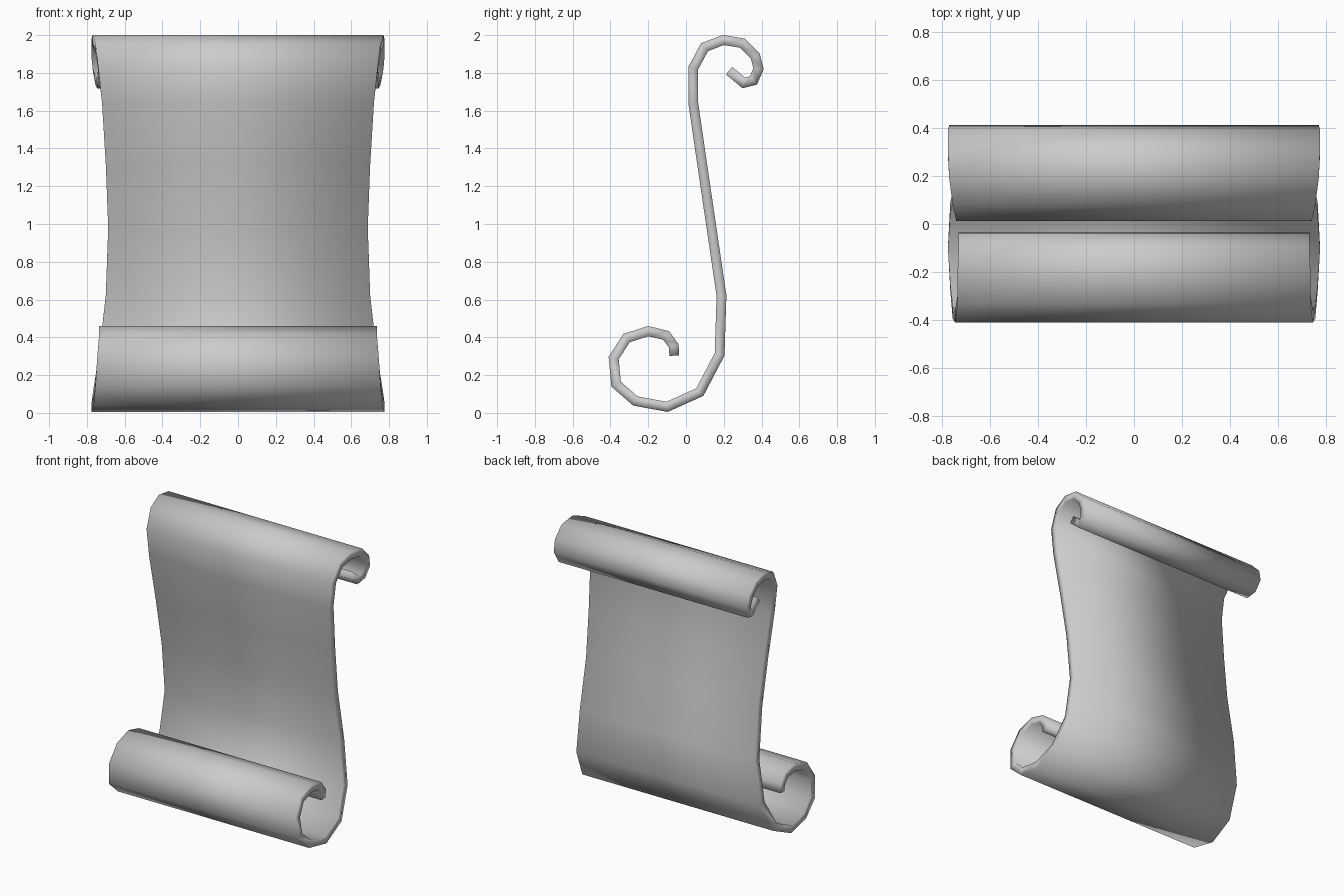
import bpy, bmesh
from mathutils import Vector

if "Cube" in bpy.data.objects:
    bpy.data.objects.remove(bpy.data.objects["Cube"])

THICK = 0.052

# Centre line of the sheet from the top curl to the bottom curl: (y, z, half width)
PATH = [
    (0.228, 1.812, 0.74), (0.306, 1.747, 0.745), (0.357, 1.760, 0.755),
    (0.384, 1.822, 0.77), (0.367, 1.890, 0.775), (0.300, 1.957, 0.775),
    (0.197, 1.974, 0.77), (0.098, 1.936, 0.755), (0.038, 1.825, 0.74),
    (0.038, 1.645, 0.72), (0.085, 1.320, 0.70), (0.135, 0.980, 0.687),
    (0.188, 0.620, 0.70), (0.178, 0.310, 0.735), (0.073, 0.110, 0.765),
    (-0.100, 0.032, 0.775), (-0.268, 0.063, 0.765), (-0.370, 0.152, 0.755),
    (-0.383, 0.290, 0.745), (-0.315, 0.396, 0.735), (-0.200, 0.433, 0.735),
    (-0.105, 0.410, 0.73), (-0.065, 0.355, 0.73), (-0.062, 0.303, 0.73),
]


def mitre(i):
    """Mitred half-thickness offset at path point i."""
    p = [Vector(q[:2]) for q in PATH]
    dirs = []
    if i > 0:
        dirs.append((p[i] - p[i - 1]).normalized())
    if i < len(p) - 1:
        dirs.append((p[i + 1] - p[i]).normalized())
    t = sum(dirs, Vector((0, 0))).normalized()
    return Vector((-t.y, t.x)) * (THICK / 2 / t.dot(dirs[0]))


# Sweep a thin rectangular section along the path
bm = bmesh.new()
rings = []
for i, (y, z, w) in enumerate(PATH):
    n = mitre(i)
    rings.append([bm.verts.new((sx * w, y + s * n.x, z + s * n.y))
                  for sx, s in ((-1, -1), (1, -1), (1, 1), (-1, 1))])
for a, b in zip(rings, rings[1:]):
    for k in range(4):
        j = (k + 1) % 4
        bm.faces.new((a[k], a[j], b[j], b[k]))
bm.faces.new(rings[0])
bm.faces.new(rings[-1])
bmesh.ops.recalc_face_normals(bm, faces=bm.faces)
for f in bm.faces:
    f.smooth = True

mesh = bpy.data.meshes.new("scroll_sheet")
bm.to_mesh(mesh)
bm.free()
sheet = bpy.data.objects.new("scroll_sheet", mesh)
bpy.context.collection.objects.link(sheet)
